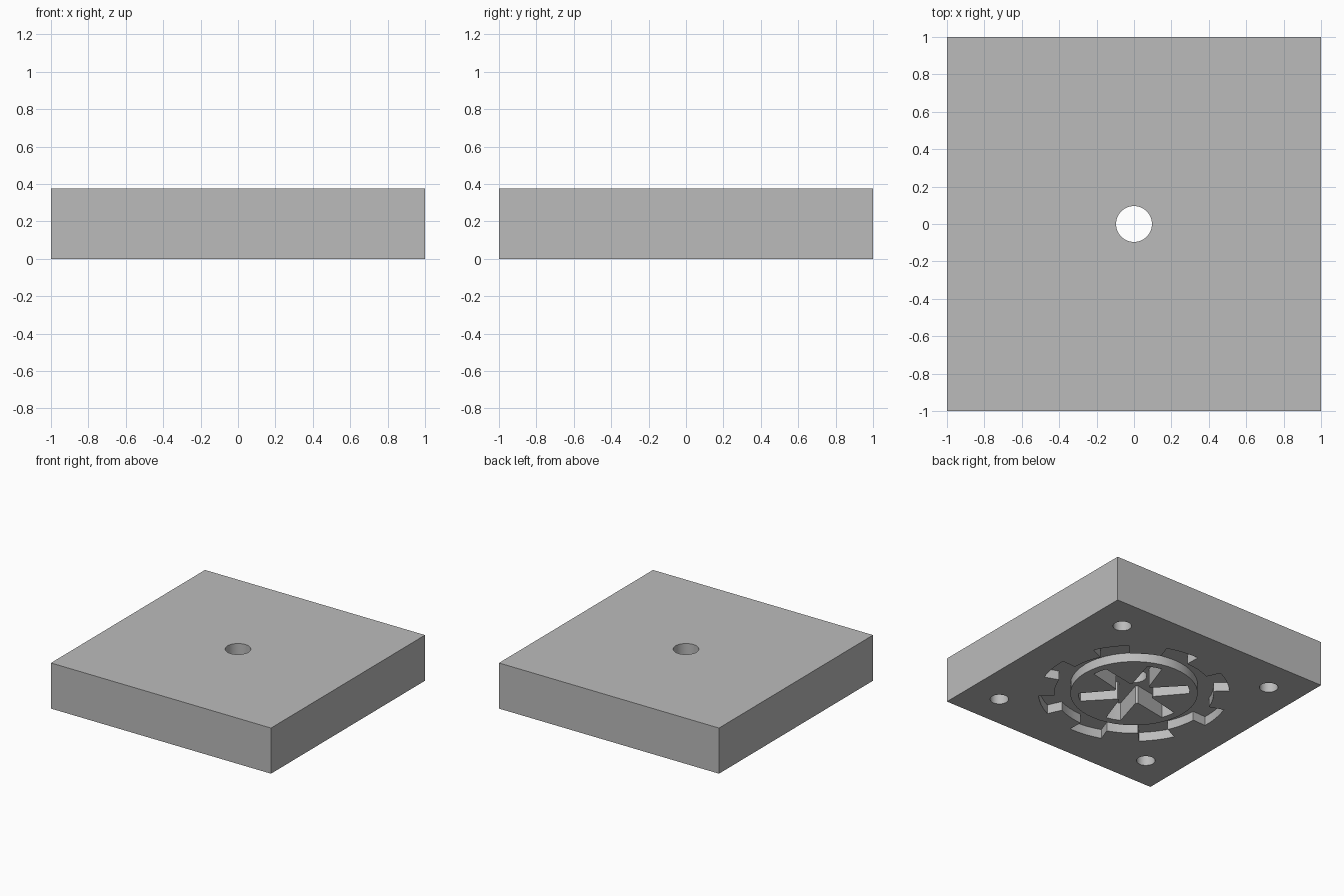
import bpy, bmesh
from math import cos, sin, radians, tau

cube = bpy.data.objects.get("Cube")
if cube:
    bpy.data.objects.remove(cube, do_unlink=True)

grey = bpy.data.materials.new("plain grey")
grey.use_nodes = True
grey.diffuse_color = (0.5, 0.5, 0.5, 1)
grey.node_tree.nodes["Principled BSDF"].inputs["Base Color"].default_value = (0.5, 0.5, 0.5, 1)

HEIGHT = 0.375
RING_DEPTH = 0.075
STAR_DEPTH = 0.15


def prism(name, points, z0, z1):
    """Extrude a closed outline from z0 up to z1."""
    bm = bmesh.new()
    face = bm.faces.new([bm.verts.new((x, y, z0)) for x, y in points])
    top = bmesh.ops.extrude_face_region(bm, geom=[face])["geom"]
    for v in top:
        if isinstance(v, bmesh.types.BMVert):
            v.co.z = z1
    bmesh.ops.recalc_face_normals(bm, faces=bm.faces)
    mesh = bpy.data.meshes.new(name)
    bm.to_mesh(mesh)
    bm.free()
    mesh.materials.append(grey)
    obj = bpy.data.objects.new(name, mesh)
    bpy.context.collection.objects.link(obj)
    return obj


def circle(r, cx=0, cy=0, n=48):
    return [(cx + r * cos(tau * i / n), cy + r * sin(tau * i / n)) for i in range(n)]


def gear(count, centre, root, tip, half_root, half_tip, steps=4):
    """Toothed outline with arc tips and arc roots; angles in degrees."""
    points = []
    pitch = 360 / count
    for k in range(count):
        a = centre + k * pitch
        spans = ((tip, a - half_tip, a + half_tip),
                 (root, a + half_root, a + pitch - half_root))
        for r, start, end in spans:
            for s in range(steps + 1):
                t = radians(start + (end - start) * s / steps)
                points.append((r * cos(t), r * sin(t)))
    return points


def combine(target, tool, operation):
    tool.hide_render = True
    mod = target.modifiers.new(tool.name, "BOOLEAN")
    mod.operation = operation
    mod.solver = "EXACT"
    mod.object = tool
    bpy.context.view_layer.objects.active = target
    bpy.ops.object.modifier_apply(modifier=mod.name)
    bpy.data.objects.remove(tool, do_unlink=True)


# Square block
block = prism("block", [(-1, -1), (1, -1), (1, 1), (-1, 1)], 0, HEIGHT)

# Toothed ring recess around a round island in the underside
combine(block, prism("ring_recess", gear(8, -9, 0.6, 0.72, 11, 11), -0.1, RING_DEPTH), "DIFFERENCE")
combine(block, prism("island", circle(0.48), 0, RING_DEPTH + 0.05), "UNION")

# Star recess in the island
combine(block, prism("star_recess", gear(6, 12, 0.15, 0.42, 26, 8, 2), -0.1, STAR_DEPTH), "DIFFERENCE")

# Through hole in the middle and blind corner holes
combine(block, prism("centre_hole", circle(0.096), -0.1, HEIGHT + 0.1), "DIFFERENCE")
for sx in (-1, 1):
    for sy in (-1, 1):
        combine(block, prism("corner_hole", circle(0.07, 0.72 * sx, 0.72 * sy, 32), -0.1, 0.2), "DIFFERENCE")

# Smooth round walls, keep the edges crisp
bpy.ops.object.select_all(action="DESELECT")
block.select_set(True)
bpy.context.view_layer.objects.active = block
bpy.ops.object.shade_smooth_by_angle(angle=radians(20))
